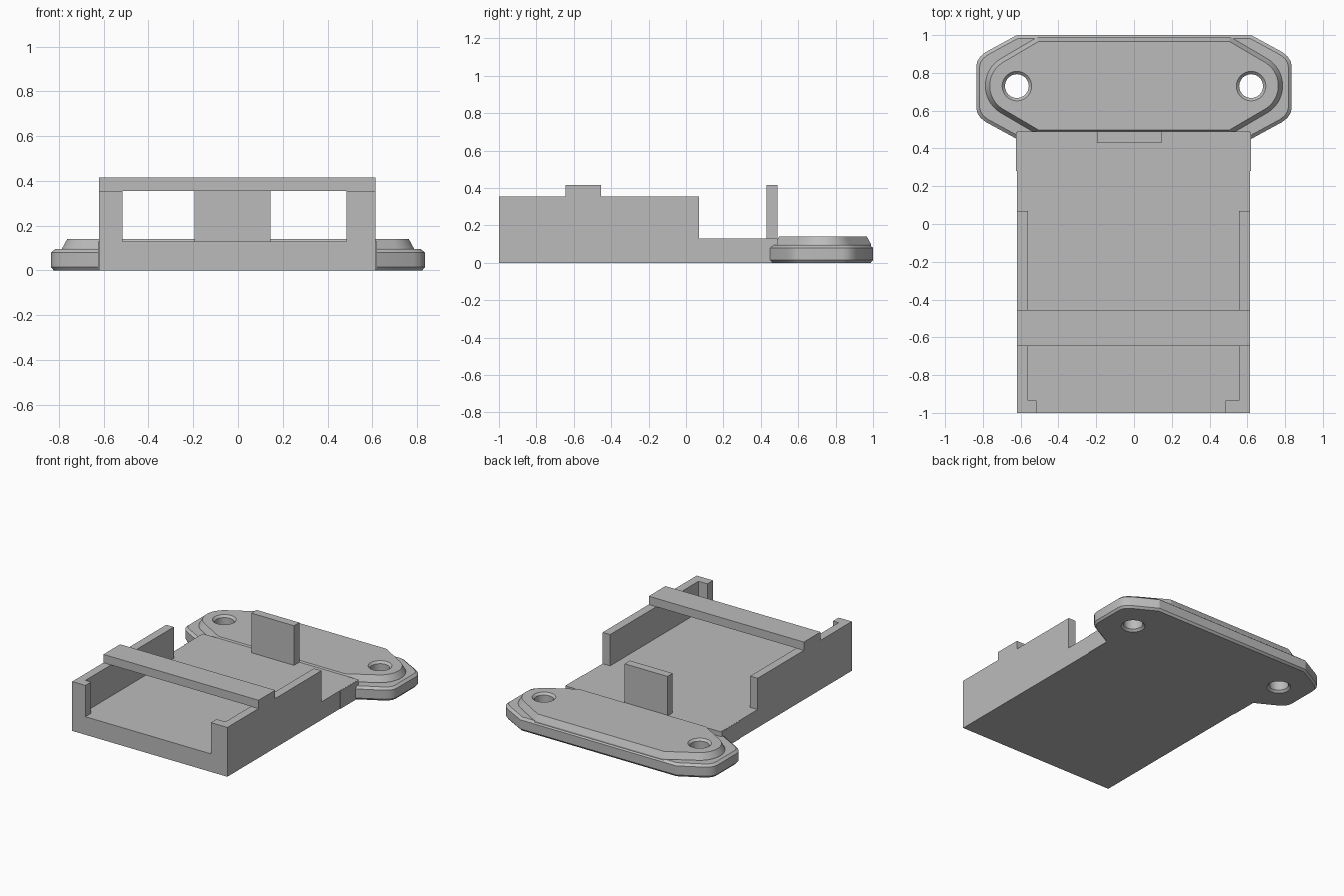
import bpy
import bmesh
from math import sin, cos, pi, radians
from mathutils import Vector

if "Cube" in bpy.data.objects:
    bpy.data.objects.remove(bpy.data.objects["Cube"], do_unlink=True)

grey = bpy.data.materials.new("plain grey")
grey.use_nodes = True
grey.diffuse_color = (0.5, 0.5, 0.5, 1)
grey.node_tree.nodes["Principled BSDF"].inputs["Base Color"].default_value = (0.5, 0.5, 0.5, 1)


def loft(name, layers):
    """Solid through a stack of (outline, z) layers with equal point counts."""
    bm = bmesh.new()
    rings = [[bm.verts.new((x, y, z)) for x, y in outline] for outline, z in layers]
    n = len(rings[0])
    for low, high in zip(rings, rings[1:]):
        for i in range(n):
            j = (i + 1) % n
            bm.faces.new((low[i], low[j], high[j], high[i]))
    bm.faces.new(rings[0][::-1])
    bm.faces.new(rings[-1])
    bmesh.ops.recalc_face_normals(bm, faces=bm.faces)
    mesh = bpy.data.meshes.new(name)
    bm.to_mesh(mesh)
    bm.free()
    mesh.materials.append(grey)
    obj = bpy.data.objects.new(name, mesh)
    bpy.context.collection.objects.link(obj)
    return obj


def box(name, x0, x1, y0, y1, z0, z1):
    outline = [(x0, y0), (x1, y0), (x1, y1), (x0, y1)]
    return loft(name, [(outline, z0), (outline, z1)])


def activate(obj):
    bpy.ops.object.select_all(action='DESELECT')
    obj.select_set(True)
    bpy.context.view_layer.objects.active = obj


def cut(obj, cutter):
    cutter.hide_render = True
    activate(obj)
    mod = obj.modifiers.new("cut", 'BOOLEAN')
    mod.operation = 'DIFFERENCE'
    mod.solver = 'EXACT'
    mod.object = cutter
    bpy.ops.object.modifier_apply(modifier=mod.name)


def four_way(quarter, cy):
    """Mirror a quarter outline (top to side) into a closed counter-clockwise loop."""
    right_up = quarter[::-1]
    left_up = [(-x, y) for x, y in quarter]
    left_down = [(-x, -y) for x, y in quarter[::-1]]
    right_down = [(x, -y) for x, y in quarter]
    return [(x, y + cy) for x, y in right_up + left_up + left_down + right_down]


def inset(outline, d):
    """Move every edge of a convex counter-clockwise outline inward by d."""
    pts = [Vector(p) for p in outline]
    result = []
    for i, p in enumerate(pts):
        a = (p - pts[i - 1]).normalized()
        b = (pts[(i + 1) % len(pts)] - p).normalized()
        na, nb = Vector((-a.y, a.x)), Vector((-b.y, b.x))
        result.append(tuple(p + (na + nb) * d / (1 + na.dot(nb))))
    return result


def circle(cx, cy, r, n=48):
    return [(cx + r * cos(2 * pi * i / n), cy + r * sin(2 * pi * i / n)) for i in range(n)]


# Tray: solid block hollowed out, open at the front mouth and lowered at the back
LEFT, RIGHT, FLOOR, RIM = -0.62, 0.615, 0.13, 0.355
tray = box("tray", LEFT, RIGHT, -1, 0.49, 0, RIM)
hollow = [(-0.515, -1.1), (0.485, -1.1), (0.485, -0.935), (0.555, -0.935),
          (0.555, 0.07), (0.8, 0.07), (0.8, 0.6), (-0.8, 0.6),
          (-0.8, 0.07), (-0.56, 0.07), (-0.56, -0.935), (-0.515, -0.935)]
hollow_cutter = loft("hollow_cutter", [(hollow, FLOOR), (hollow, 0.6)])
cut(tray, hollow_cutter)

# Bar over the walls, upright stop tab, and slightly wider joint to the flange
box("cross_bar", LEFT, RIGHT, -0.645, -0.455, RIM, 0.415)
box("stop_tab", -0.195, 0.145, 0.43, 0.49, FLOOR - 0.01, 0.415)
box("flange_joint", LEFT - 0.005, RIGHT + 0.005, 0.28, 0.485, 0.001, FLOOR - 0.001)

# Mounting flange: chamfered base plate
base = four_way([(0.62, 0.275), (0.785, 0.185), (0.812, 0.163),
                 (0.829, 0.138), (0.835, 0.11)], 0.725)
flange = loft("flange_base", [(inset(base, 0.012), 0), (base, 0.015),
                              (base, 0.08), (inset(base, 0.018), 0.095)])

# Raised pad with rounded ends around the screw holes
HOLE_X, HOLE_Y = 0.62, 0.73
arc = [(HOLE_X + 0.167 * cos(radians(a)), 0.167 * sin(radians(a))) for a in range(60, 0, -6)]
pad_outline = four_way([(0.51, 0.258)] + arc, 0.732)
pad = loft("flange_pad", [(pad_outline, 0.085), (pad_outline, 0.098),
                          (inset(pad_outline, 0.023), 0.14)])

# Screw holes, chamfered top and bottom
for side in (-1, 1):
    steps = [(0.083, -0.005), (0.063, 0.015), (0.063, 0.125), (0.083, 0.145)]
    drill = loft("hole_cutter", [(circle(side * HOLE_X, HOLE_Y, r), z) for r, z in steps])
    cut(flange, drill)
    cut(pad, drill)
    bpy.data.objects.remove(drill, do_unlink=True)
bpy.data.objects.remove(hollow_cutter, do_unlink=True)

for part in (flange, pad):
    activate(part)
    bpy.ops.object.shade_smooth_by_angle(angle=radians(25))
